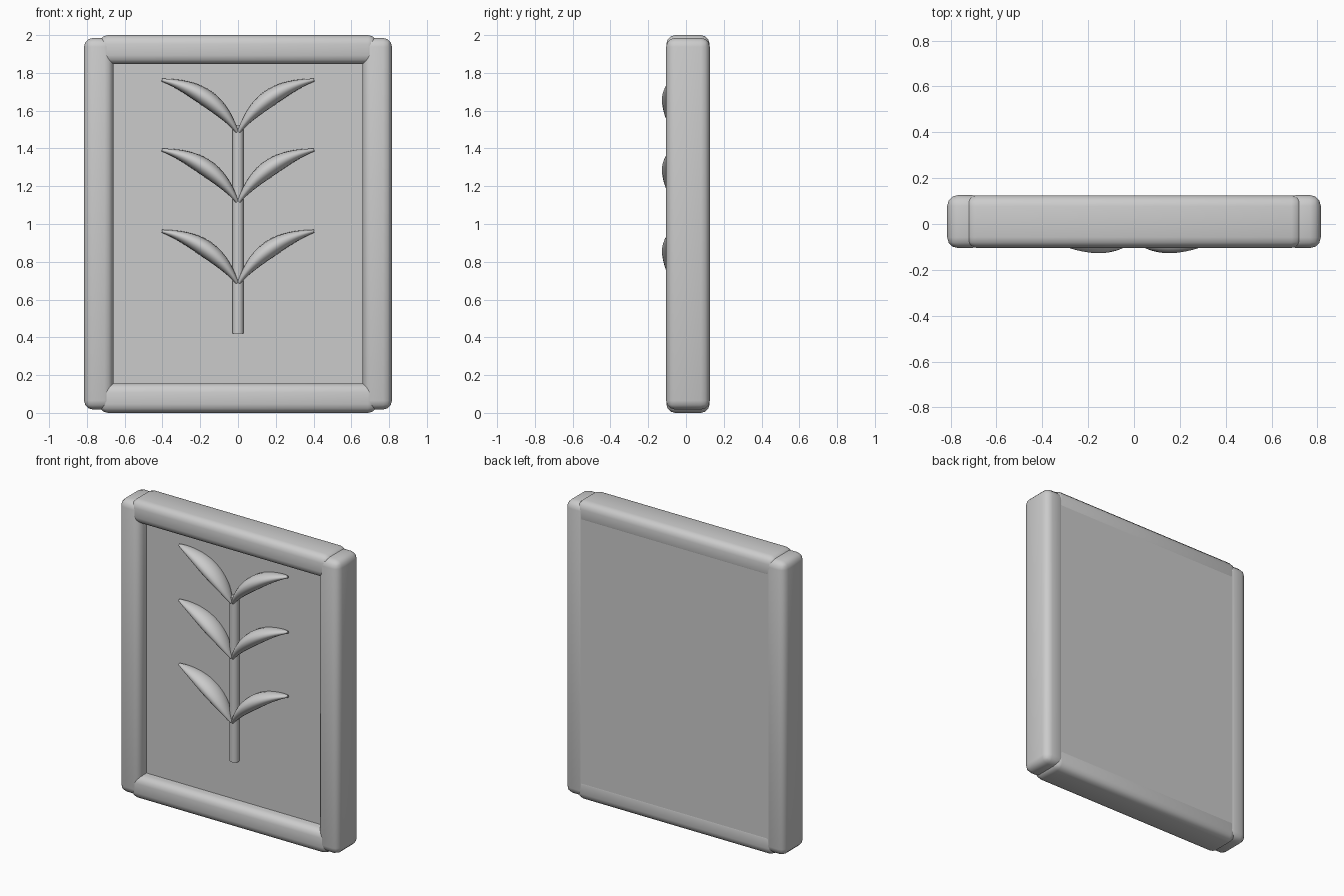
import bpy, math
from mathutils import Vector

cube = bpy.data.objects.get("Cube")
if cube:
    bpy.data.objects.remove(cube, do_unlink=True)

GREY = (0.6, 0.6, 0.6, 1)
stone = bpy.data.materials.new("grey stone")
stone.use_nodes = True
stone.diffuse_color = GREY
stone.node_tree.nodes["Principled BSDF"].inputs["Base Color"].default_value = GREY


def box(name, low, high, bevel=0):
    low, high = Vector(low), Vector(high)
    bpy.ops.mesh.primitive_cube_add(size=1, location=(low + high) / 2)
    ob = bpy.context.object
    ob.name = name
    ob.scale = high - low
    bpy.ops.object.transform_apply(location=False, rotation=False, scale=True)
    ob.data.materials.append(stone)
    if bevel:
        mod = ob.modifiers.new("rounded edges", "BEVEL")
        mod.width, mod.segments = bevel, 3
        bpy.ops.object.modifier_apply(modifier=mod.name)
        bpy.ops.object.shade_smooth_by_angle(angle=math.radians(40))
    return ob


# Frame: upright posts and cross rails
box("left_post", (0.66, -0.105, 0.018), (0.815, 0.126, 1.985), 0.047)
box("right_post", (-0.815, -0.105, 0.018), (-0.66, 0.126, 1.985), 0.047)
box("top_rail", (-0.735, -0.104, 1.846), (0.735, 0.125, 2.0), 0.047)
box("bottom_rail", (-0.735, -0.104, 0.0), (0.735, 0.125, 0.156), 0.047)

# Panel: recessed at the front, almost flush at the back
box("back_panel", (-0.74, -0.026, 0.07), (0.74, 0.1235, 1.93))

# Stem
bpy.ops.mesh.primitive_cylinder_add(vertices=24, radius=0.03, depth=1.105,
                                    location=(0, -0.036, 0.9725))
stem = bpy.context.object
stem.name = "stem"
stem.data.materials.append(stone)
bpy.ops.object.shade_smooth_by_angle(angle=math.radians(40))


def leaf(name, side, base_z, rings=20, sides=16):
    """Arched lens-shaped leaf swept along a curve from stem to tip."""
    p0, p1, p2 = Vector((0.004, 0.0)), Vector((0.13, 0.22)), Vector((0.403, 0.275))
    verts, faces = [], []
    for i in range(rings + 1):
        t = i / rings
        mid = p0 * (1 - t) ** 2 + p1 * 2 * t * (1 - t) + p2 * t * t
        along = ((p1 - p0) * (1 - t) + (p2 - p1) * t).normalized()
        across = Vector((-along.y, along.x))
        swell = max(math.sin(math.pi * t), 0)
        width = 0.008 + 0.037 * swell ** 1.1
        depth = 0.008 + 0.064 * swell ** 0.8
        centre_y = -0.064 + 0.018 * t
        for k in range(sides):
            a = 2 * math.pi * k / sides
            p = mid + across * width * math.cos(a)
            verts.append((side * p.x, centre_y - depth * math.sin(a), base_z + p.y))
    for i in range(rings):
        for k in range(sides):
            n = (k + 1) % sides
            faces.append([i * sides + k, i * sides + n,
                          (i + 1) * sides + n, (i + 1) * sides + k])
    faces += [list(range(sides)), list(range(rings * sides, (rings + 1) * sides))]
    me = bpy.data.meshes.new(name)
    me.from_pydata(verts, [], faces)
    me.materials.append(stone)
    ob = bpy.data.objects.new(name, me)
    bpy.context.collection.objects.link(ob)
    bpy.ops.object.select_all(action="DESELECT")
    ob.select_set(True)
    bpy.context.view_layer.objects.active = ob
    bpy.ops.object.mode_set(mode="EDIT")
    bpy.ops.mesh.select_all(action="SELECT")
    bpy.ops.mesh.normals_make_consistent(inside=False)
    bpy.ops.object.mode_set(mode="OBJECT")
    bpy.ops.object.shade_smooth_by_angle(angle=math.radians(50))


# Three mirrored pairs of leaves
for level, z in (("lower", 0.687), ("middle", 1.117), ("upper", 1.487)):
    leaf(level + "_left_leaf", 1, z)
    leaf(level + "_right_leaf", -1, z)
